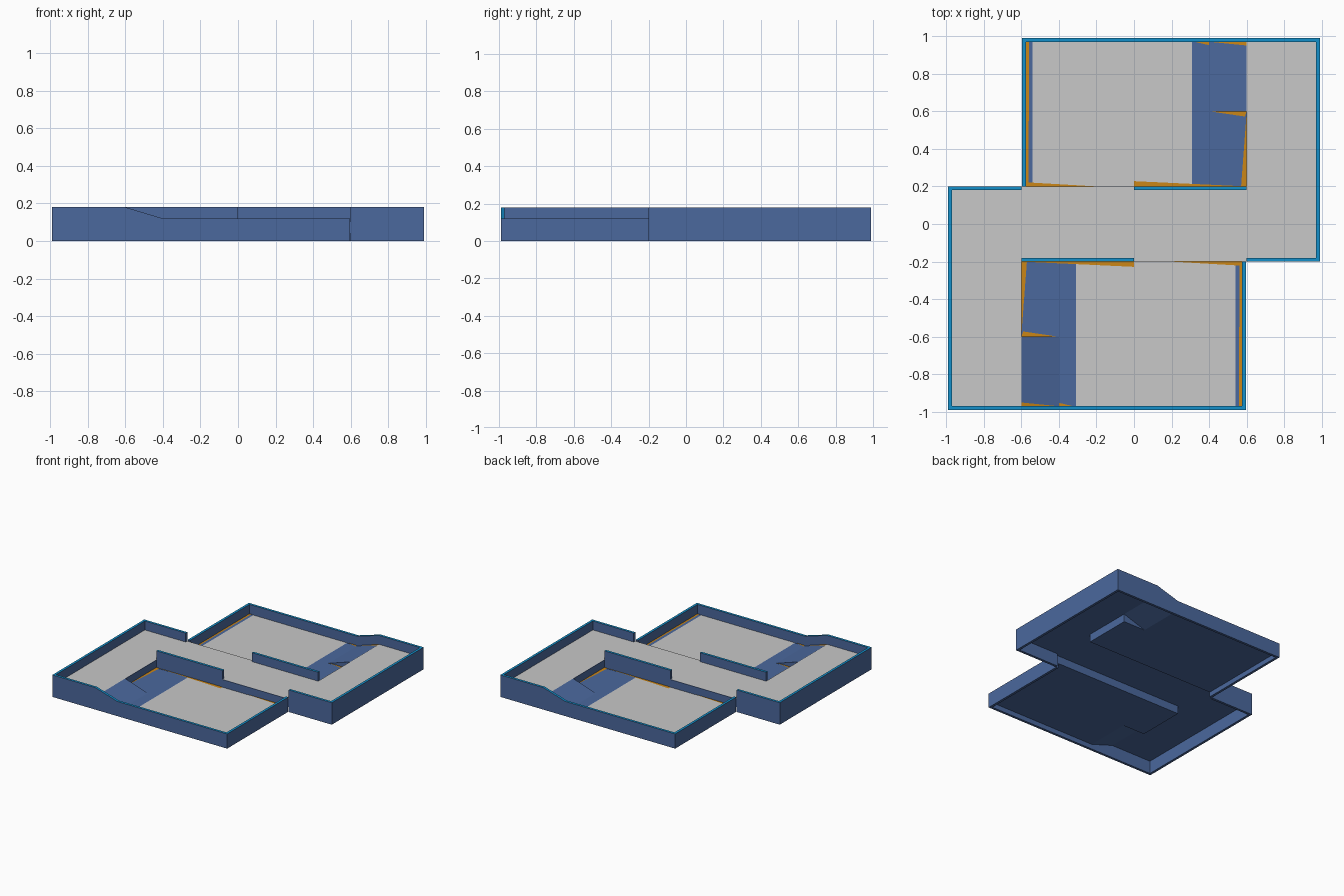
import bpy, bmesh

if "Cube" in bpy.data.objects:
    bpy.data.objects.remove(bpy.data.objects["Cube"])

def material(name, rgb):
    m = bpy.data.materials.new(name)
    m.diffuse_color = (*rgb, 1)
    m.use_nodes = True
    m.node_tree.nodes["Principled BSDF"].inputs["Base Color"].default_value = m.diffuse_color
    return m

BLUE = material("slate blue", (0.07, 0.14, 0.34))
CYAN = material("bright blue", (0.007, 0.28, 0.60))
GREY = material("light grey", (0.58, 0.58, 0.58))
ORANGE = material("orange", (0.60, 0.24, 0.008))

TOP, RIM, HIGH, LOW, T = 0.18, 0.12, 0.105, 0.04, 0.02

def finish(name, bm, mats, top_slot=False):
    bm.normal_update()
    if top_slot:
        for f in bm.faces:
            f.material_index = 1 if f.normal.z > 0.5 else 0
    me = bpy.data.meshes.new(name)
    bm.to_mesh(me)
    bm.free()
    for m in mats:
        me.materials.append(m)
    bpy.context.collection.objects.link(bpy.data.objects.new(name, me))

def sheets(name, polys, mat):
    """Thin surfaces, repeated by a half turn about z."""
    bm = bmesh.new()
    for s in (1, -1):
        for p in polys:
            bm.faces.new([bm.verts.new((s * x, s * y, z)) for x, y, z in p])
    finish(name, bm, [mat])

def rect(x0, x1, y0, y1, z):
    return [(x0, y0, z), (x1, y0, z), (x1, y1, z), (x0, y1, z)]

def wall(name, profile, y0, y1):
    """Extrude an x-z profile through y, repeated by a half turn."""
    bm = bmesh.new()
    for s in (1, -1):
        a = [bm.verts.new((s * x, s * y0, z)) for x, z in profile]
        b = [bm.verts.new((s * x, s * y1, z)) for x, z in profile]
        bm.faces.new(a)
        bm.faces.new(b[::-1])
        n = len(a)
        for i in range(n):
            bm.faces.new([a[i], b[i], b[(i + 1) % n], a[(i + 1) % n]])
    bmesh.ops.recalc_face_normals(bm, faces=bm.faces)
    finish(name, bm, [BLUE, CYAN], True)

def box_wall(name, x0, x1, y0, y1, z0, z1):
    wall(name, [(x0, z0), (x1, z0), (x1, z1), (x0, z1)], y0, y1)

# walls around the outside and the two dividers
wall("sloped_long_wall", [(-0.99, 0), (0.595, 0), (0.595, RIM), (-0.4, RIM),
                          (-0.6, TOP), (-0.99, TOP)], -0.99, -0.99 + T)
box_wall("high_side_wall", -0.99, -0.99 + T, -0.97, 0.2, 0, TOP)
box_wall("high_end_wall", -0.97, -0.6, 0.2 - T, 0.2, 0, TOP)
box_wall("low_side_wall", 0.575, 0.595, -0.97, -0.2, 0, RIM)
box_wall("divider_wall", -0.6, 0, -0.2, -0.2 + T, HIGH, TOP)

# blue shell: raised deck, sunken floor, step faces and ramp
sheets("deck_shell", [rect(-0.975, -0.6, -0.975, 0.19, HIGH),
                      rect(-0.6, 0, -0.2, 0.2, HIGH)], BLUE)
sheets("sunken_shell", [rect(-0.4, 0.58, -0.975, -0.2, LOW),
                        rect(-0.6, -0.4, -0.6, -0.2, LOW)], BLUE)
sheets("step_faces", [
    [(-0.6, -0.2, LOW), (0.6, -0.2, LOW), (0.6, -0.2, HIGH), (-0.6, -0.2, HIGH)],
    [(-0.6, -0.6, LOW), (-0.6, -0.2, LOW), (-0.6, -0.2, HIGH), (-0.6, -0.6, HIGH)],
    [(-0.4, -0.6, LOW), (-0.6, -0.6, LOW), (-0.6, -0.6, HIGH)]], BLUE)
sheets("ramp", [[(-0.6, -0.975, HIGH), (-0.4, -0.975, LOW),
                 (-0.4, -0.6, LOW), (-0.6, -0.6, HIGH)]], BLUE)

# grey floor covering
e = 0.002
sheets("deck_covering", [rect(-0.97, -0.6, -0.97, 0.18, HIGH + e),
                         rect(-0.6, 0, -0.2, 0.2, HIGH + e)], GREY)
sheets("sunken_covering", [rect(-0.31, 0.54, -0.97, -0.2, LOW + e)], GREY)

# orange tapered slivers along the foot of the walls
z = LOW + 2 * e
sheets("foot_trim", [
    [(0.575, -0.2, z), (0.562, -0.2, z), (0.558, -0.97, z), (0.575, -0.97, z)],
    [(0.575, -0.2, z), (0.2, -0.2, z), (0.575, -0.222, z)],
    [(0, -0.2, z), (-0.6, -0.2, z), (0, -0.228, z)],
    [(-0.6, -0.2, z), (-0.6, -0.6, z), (-0.57, -0.2, z)],
    [(-0.6, -0.6, z), (-0.4, -0.6, z), (-0.59, -0.572, z)],
    [(-0.4, -0.97, z), (-0.32, -0.97, z), (-0.4, -0.952, z)],
    [(-0.6, -0.97, HIGH + e), (-0.4, -0.97, z), (-0.6, -0.95, HIGH + e)]], ORANGE)
